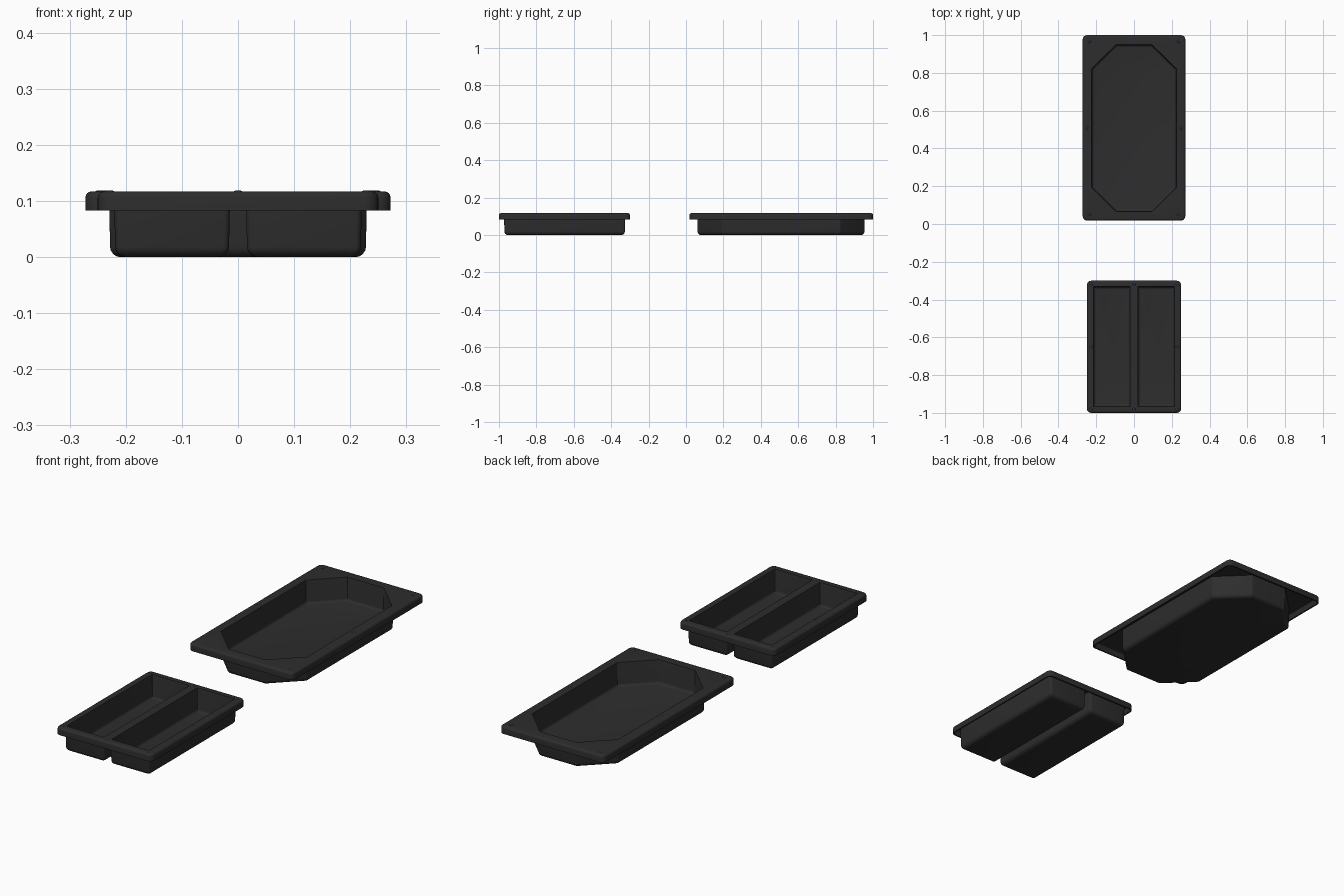
import bpy, bmesh, math
from mathutils import Vector

if "Cube" in bpy.data.objects:
    bpy.data.objects.remove(bpy.data.objects["Cube"])

T = 0.007          # shell thickness
TOP = 0.117        # rim top height
mat = bpy.data.materials.new("charcoal_plastic")
mat.diffuse_color = (0.026, 0.026, 0.026, 1)
mat.use_nodes = True
mat.node_tree.nodes["Principled BSDF"].inputs["Base Color"].default_value = mat.diffuse_color


def rect(x0, x1, y0, y1):
    return [Vector(p) for p in ((x0, y0), (x1, y0), (x1, y1), (x0, y1))]


def outline(pts, inset, r, seg=4):
    """Inset a convex counter-clockwise polygon and round its corners."""
    out, n = [], len(pts)
    for i, p in enumerate(pts):
        a = (p - pts[i - 1]).normalized()
        b = (pts[(i + 1) % n] - p).normalized()
        na, nb = Vector((-a.y, a.x)), Vector((-b.y, b.x))
        m = (na + nb) / (1 + na.dot(nb))
        c = p + m * (inset + r)
        turn = math.atan2(a.x * b.y - a.y * b.x, a.dot(b))
        start = math.atan2(-na.y, -na.x)
        for k in range(seg + 1):
            t = start + turn * k / seg
            out.append(c + Vector((math.cos(t), math.sin(t))) * r)
    return out


def ring(bm, pts, inset, r, z):
    return [bm.verts.new((p.x, p.y, z)) for p in outline(pts, inset, r)]


def loft(bm, rings):
    for A, B in zip(rings, rings[1:]):
        n = len(A)
        for i in range(n):
            j = (i + 1) % n
            bm.faces.new((A[i], A[j], B[j], B[i]))


def loop_edges(bm, r):
    return [bm.edges.get((r[i - 1], r[i])) for i in range(len(r))]


def finish(ob, angle):
    bpy.ops.object.select_all(action='DESELECT')
    ob.select_set(True)
    bpy.context.view_layer.objects.active = ob
    for m in list(ob.modifiers):
        bpy.ops.object.modifier_apply(modifier=m.name)
    bpy.ops.object.shade_smooth_by_angle(angle=math.radians(angle))


def make_object(name, bm):
    me = bpy.data.meshes.new(name)
    bm.to_mesh(me)
    bm.free()
    me.materials.append(mat)
    ob = bpy.data.objects.new(name, me)
    bpy.context.collection.objects.link(ob)
    return ob


def tray(name, rim, pockets, corner):
    bm = bmesh.new()
    # rim skirt with rounded upper edge
    R = 0.011
    rings = [ring(bm, rim, 0, 0.024, 0.083)]
    for k in range(5):
        t = math.pi / 2 * k / 4
        d = R * (1 - math.cos(t))
        rings.append(ring(bm, rim, d, 0.024 - d, TOP - R + R * math.sin(t)))
    loft(bm, rings)
    edges = loop_edges(bm, rings[-1])
    # pockets: near-vertical walls, rounded into a flat floor
    for p in pockets:
        r = 0.012
        pr = [ring(bm, p, 0, corner, TOP), ring(bm, p, 0.001, corner, TOP - 0.004)]
        for k in range(5):
            t = math.pi / 2 * k / 4
            pr.append(ring(bm, p, 0.003 + r * (1 - math.cos(t)), corner,
                           T + r * (1 - math.sin(t))))
        loft(bm, pr)
        bm.faces.new(pr[-1])
        edges += loop_edges(bm, pr[0])
    # flat top plate around the pockets
    bmesh.ops.triangle_fill(bm, edges=edges, use_beauty=True)
    bmesh.ops.recalc_face_normals(bm, faces=bm.faces[:])
    plate = [f for f in bm.faces if all(v.co.z > TOP - 1e-5 for v in f.verts)]
    if sum(f.normal.z * f.calc_area() for f in plate) < 0:
        bmesh.ops.reverse_faces(bm, faces=bm.faces[:])
    ob = make_object(name, bm)
    s = ob.modifiers.new("shell", 'SOLIDIFY')
    s.thickness, s.offset = T, -1
    s.use_even_offset = s.use_quality_normals = True
    finish(ob, 32)


def studs(name, spots):
    # low round pips on the rim
    bm = bmesh.new()
    for x, y in spots:
        g = bmesh.ops.create_uvsphere(bm, u_segments=12, v_segments=8, radius=1)
        for v in g["verts"]:
            v.co = Vector((x + v.co.x * 0.008, y + v.co.y * 0.008,
                           TOP - 0.001 + v.co.z * 0.003))
    finish(make_object(name, bm), 60)


# large tray with one octagonal pocket
octagon = [Vector(p) for p in ((-0.095, 0.066), (0.095, 0.066), (0.224, 0.193), (0.224, 0.823),
                               (0.095, 0.95), (-0.095, 0.95), (-0.224, 0.823), (-0.224, 0.193))]
tray("large_tray", rect(-0.272, 0.272, 0.018, 1.0), [octagon], 0.002)
studs("large_tray_studs", [(x, y) for x in (-0.236, 0.236) for y in (0.052, 0.966)]
      + [(-0.247, 0.508), (0.247, 0.508)])

# small tray with two long pockets
tray("small_tray", rect(-0.25, 0.25, -1.0, -0.3),
     [rect(-0.215, -0.02, -0.967, -0.331), rect(0.02, 0.215, -0.967, -0.331)], 0.003)
studs("small_tray_studs", [(x, y) for x in (-0.228, 0, 0.228) for y in (-0.981, -0.319)]
      + [(-0.228, -0.65), (0.228, -0.65)])
